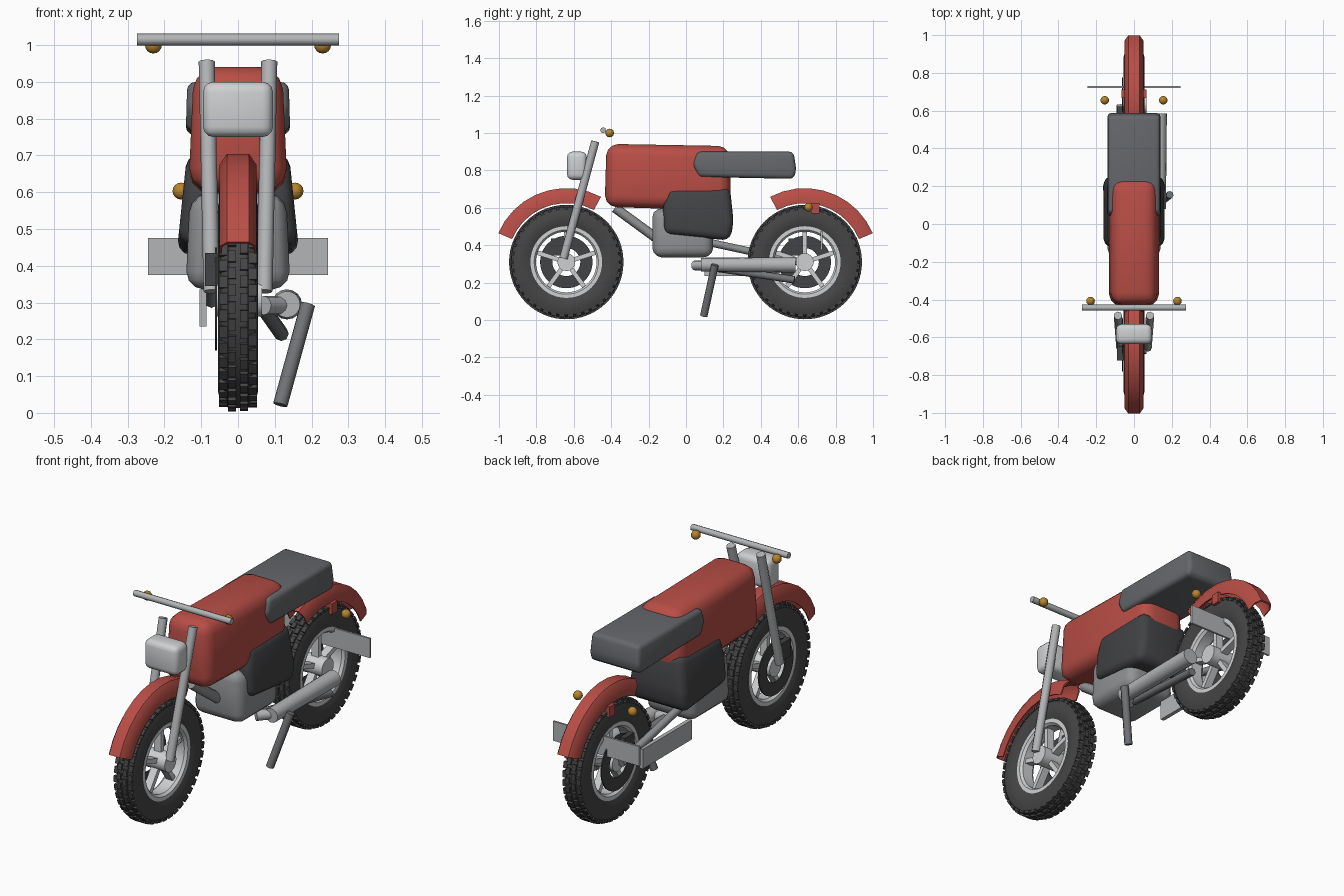
import bpy, bmesh
from math import sin, cos, pi, radians
from mathutils import Vector, Matrix

cube = bpy.data.objects.get("Cube")
if cube:
    bpy.data.objects.remove(cube)


def material(name, r, g, b):
    m = bpy.data.materials.new(name)
    m.use_nodes = True
    m.diffuse_color = (r, g, b, 1)
    m.node_tree.nodes["Principled BSDF"].inputs["Base Color"].default_value = (r, g, b, 1)
    return m


RED = material("red paint", .48, .075, .06)
SEAT = material("seat grey", .13, .135, .145)
DARK = material("dark plastic", .055, .056, .06)
RUBBER = material("black rubber", .06, .06, .062)
LIGHT = material("light metal", .62, .63, .64)
STEEL = material("steel", .45, .46, .47)
ENGINE = material("engine grey", .28, .285, .295)
IRON = material("iron grey", .17, .175, .185)
AMBER = material("amber", .48, .23, .025)


def finish(name, bm, mat, angle=35):
    bmesh.ops.recalc_face_normals(bm, faces=bm.faces)
    mesh = bpy.data.meshes.new(name)
    bm.to_mesh(mesh)
    bm.free()
    mesh.materials.append(mat)
    ob = bpy.data.objects.new(name, mesh)
    bpy.context.collection.objects.link(ob)
    bpy.ops.object.select_all(action='DESELECT')
    ob.select_set(True)
    bpy.context.view_layer.objects.active = ob
    bpy.ops.object.shade_smooth_by_angle(angle=radians(angle))
    return ob


def add_box(bm, centre, size, turn=None):
    m = Matrix.Translation(centre) @ Matrix.Diagonal((*size, 1))
    bmesh.ops.create_cube(bm, size=1, matrix=(turn or Matrix()) @ m)


def box(name, centre, size, mat, bevel=0):
    bm = bmesh.new()
    add_box(bm, centre, size)
    if bevel:
        bmesh.ops.bevel(bm, geom=bm.edges[:], offset=bevel, segments=3,
                        profile=.5, affect='EDGES')
    return finish(name, bm, mat)


def body(name, outline, widths, bevel, mat):
    """Side outline (y, z) stretched across x; widths are (z, half width) low and high."""
    (z0, w0), (z1, w1) = widths
    bm = bmesh.new()
    sides = [[bm.verts.new((s * (w0 + (w1 - w0) * (z - z0) / (z1 - z0)), y, z))
              for y, z in outline] for s in (-1, 1)]
    for side in sides:
        bm.faces.new(side)
    n = len(outline)
    for i in range(n):
        j = (i + 1) % n
        bm.faces.new((sides[0][i], sides[0][j], sides[1][j], sides[1][i]))
    bmesh.ops.bevel(bm, geom=bm.edges[:], offset=bevel, segments=3,
                    profile=.5, affect='EDGES', clamp_overlap=True)
    return finish(name, bm, mat)


def tube(name, a, b, radius, mat, sides=8, tip=None):
    a, b = Vector(a), Vector(b)
    bm = bmesh.new()
    turn = (b - a).to_track_quat('Z', 'Y').to_matrix().to_4x4()
    bmesh.ops.create_cone(bm, cap_ends=True, segments=sides, radius1=radius,
                          radius2=radius if tip is None else tip, depth=(b - a).length,
                          matrix=Matrix.Translation((a + b) / 2) @ turn)
    return finish(name, bm, mat, 50 if sides > 7 else 30)


def revolve(name, profile, y, mat, start=0, end=360, steps=48):
    """Closed (x, radius) profile turned round a wheel axle."""
    bm = bmesh.new()
    full = end - start == 360
    rings = []
    for k in range(steps if full else steps + 1):
        a = radians(start + (end - start) * k / steps)
        rings.append([bm.verts.new((x, y + r * cos(a), AXLE + r * sin(a)))
                      for x, r in profile])
    n = len(profile)
    for k in range(steps):
        p, q = rings[k], rings[(k + 1) % len(rings)]
        for i in range(n):
            j = (i + 1) % n
            bm.faces.new((p[i], p[j], q[j], q[i]))
    if not full:
        bm.faces.new(rings[0])
        bm.faces.new(rings[-1])
    return finish(name, bm, mat)


def mirrored(half):
    return half + [(-x, r) for x, r in reversed(half)]


AXLE = .31
TYRE = mirrored([(.038, .18), (.053, .215), (.055, .25), (.046, .282), (.025, .297)])
RIM = mirrored([(.043, .192), (.043, .172), (.03, .162)])
FENDER = mirrored([(.05, .315), (.05, .365), (.03, .395)]) + \
    mirrored([(.026, .388), (.044, .36), (.044, .315)])[::-1][3:] + \
    mirrored([(.026, .388), (.044, .36), (.044, .315)])[::-1][:3]
FENDER = mirrored([(.05, .315), (.05, .365), (.03, .395)]) + \
    [(-x, r) for x, r in [(.044, .315), (.044, .36), (.026, .386)]] + \
    [(.026, .386), (.044, .36), (.044, .315)]

# Wheels, brakes and mudguards
for end, y, arc in (("front", -.64, (62, 157)), ("rear", .635, (23, 118))):
    revolve(end + "_tyre", TYRE, y, RUBBER)
    revolve(end + "_rim", RIM, y, LIGHT)
    revolve(end + "_fender", FENDER, y, RED, *arc, steps=9)
    revolve(end + "_brake_disc", [(-.057, .075), (-.057, .14), (-.063, .14), (-.063, .075)], y, DARK)
    tube(end + "_hub", (-.06, y, AXLE), (.065, y, AXLE), .048, LIGHT, 16)

    axle = Matrix.Translation((0, y, AXLE))
    spokes = bmesh.new()
    for k in range(5):
        add_box(spokes, (0, 0, .105), (.04, .024, .13),
                axle @ Matrix.Rotation(2 * pi * k / 5, 4, 'X'))
    finish(end + "_spokes", spokes, LIGHT)

    tread = bmesh.new()
    for k in range(40):
        for x, r, half_step in ((.016, .299, 0), (-.016, .299, .5), (.04, .288, .5), (-.04, .288, 0)):
            turn = axle @ Matrix.Rotation(2 * pi * (k + half_step) / 40, 4, 'X')
            add_box(tread, (x, 0, r), (.022, .032, .013), turn)
    finish(end + "_tread", tread, RUBBER)

box("front_caliper", (-.073, -.685, .39), (.034, .075, .09), DARK)
box("rear_caliper", (-.073, .585, .39), (.034, .075, .09), DARK)

# Main bodywork
body("fuel_tank", [(-.435, .605), (.24, .585), (.235, .93), (-.425, .942)],
     ((.6, .135), (.94, .12)), .062, RED)
body("seat", [(.035, .83), (.07, .765), (.575, .755), (.59, .8), (.575, .9), (.06, .9)],
     ((.76, .142), (.9, .138)), .022, SEAT)
body("side_cover", [(-.12, .46), (.235, .425), (.255, .52), (.235, .71), (-.1, .705), (-.125, .6)],
     ((.43, .167), (.71, .138)), .04, DARK)
body("engine", [(-.18, .335), (.145, .335), (.145, .58), (-.18, .6)],
     ((.33, .143), (.6, .13)), .05, ENGINE)

# Front end
box("headlight", (0, -.583, .825), (.19, .105, .15), LIGHT, .028)
tube("handlebar", (-.275, -.443, 1.015), (.275, -.443, 1.015), .016, STEEL)
for side, s in (("left", 1), ("right", -1)):
    tube(side + "_fork", (s * .085, -.485, .955), (s * .072, -.655, .33), .022, STEEL)
    for end, at in (("front", (s * .23, -.408, 1.0)), ("rear", (s * .155, .655, .603))):
        bm = bmesh.new()
        bmesh.ops.create_uvsphere(bm, u_segments=12, v_segments=8, radius=.023,
                                  matrix=Matrix.Translation(at))
        finish(end + "_" + side + "_indicator", bm, AMBER)

# Frame, swing arm and stand
tube("down_tube", (0, -.38, .6), (0, -.12, .41), .026, ENGINE)
tube("swing_arm", (-.072, .1, .42), (-.072, .63, .305), .02, ENGINE)
tube("lower_strut", (.065, .08, .29), (.118, .58, .215), .02, IRON)
tube("side_stand", (.19, .155, .295), (.115, .095, .022), .02, IRON)

# Exhaust
tube("exhaust_pipe", (.07, .045, .292), (.133, .12, .292), .026, STEEL, 12)
tube("exhaust_muffler", (.133, .08, .295), (.133, .585, .295), .036, STEEL, 16, .041)

# Rear plates and light
box("chain_guard", (-.095, .3, .285), (.02, .4, .1), STEEL)
box("number_plate", (0, .725, .425), (.49, .01, .1), STEEL)
box("tail_light", (0, .69, .597), (.13, .045, .055), RED)
